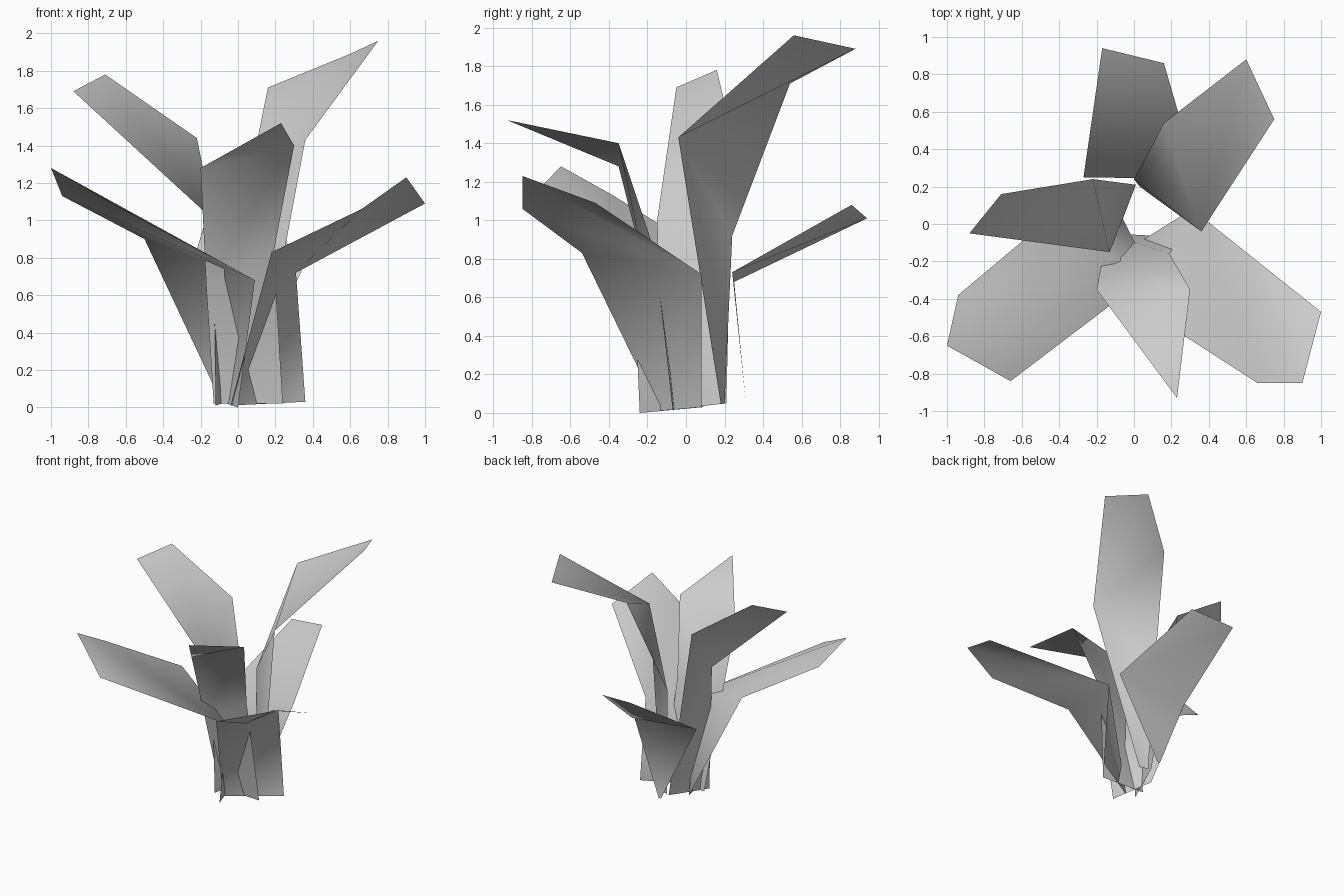
import bpy
import bmesh
from mathutils import Vector

default_cube = bpy.data.objects.get("Cube")
if default_cube:
    bpy.data.objects.remove(default_cube, do_unlink=True)


def make_material(name, colour):
    """Create one flat, matte colour."""
    material = bpy.data.materials.new(name)
    material.use_nodes = True
    material.diffuse_color = colour
    shader = next(node for node in material.node_tree.nodes
                  if node.type == "BSDF_PRINCIPLED")
    shader.inputs["Base Color"].default_value = colour
    shader.inputs["Roughness"].default_value = 0.8
    return material


leaf_grey = make_material("leaf grey", (0.6, 0.6, 0.6, 1))


def make_leaf(name, stalk, blade):
    """Loft the stalk through left/right pairs, then fan the blade from its right shoulder."""
    bm = bmesh.new()
    rows = [[bm.verts.new(Vector(point)) for point in pair] for pair in stalk]
    for low, high in zip(rows, rows[1:]):
        bm.faces.new((low[0], low[1], high[1]))
        bm.faces.new((low[0], high[1], high[0]))

    # The blade outline runs from the right shoulder round to the left one
    left, right = rows[-1]
    outline = [bm.verts.new(Vector(point)) for point in blade] + [left]
    for near, far in zip(outline, outline[1:]):
        bm.faces.new((right, near, far))
    for face in bm.faces:
        face.smooth = True

    mesh = bpy.data.meshes.new(name)
    bm.to_mesh(mesh)
    bm.free()
    mesh.materials.append(leaf_grey)
    leaf = bpy.data.objects.new(name, mesh)
    bpy.context.collection.objects.link(leaf)
    return leaf


# Front leaf, with a waist below its shoulders
make_leaf(
    "front_leaf",
    stalk=[((-.13, -.05, .02), (.24, -.07, .02)),
           ((-.17, -.19, .65), (.19, -.16, .83)),
           ((-.2, -.35, 1.28), (.3, -.35, 1.4))],
    blade=[(.23, -.93, 1.52)])

# Front leaf on the +x side
make_leaf(
    "front_left_leaf",
    stalk=[((-.04, -.14, .01), (.36, .08, .03)),
           ((.18, -.54, .83), (.31, .08, .72))],
    blade=[(1, -.47, 1.09), (.9, -.85, 1.23), (.66, -.85, 1.06)])

# Front leaf on the -x side
make_leaf(
    "front_right_leaf",
    stalk=[((-.09, .09, .03), (0, -.24, 0)),
           ((-.5, -.01, .9), (.09, -.27, .68))],
    blade=[(-.66, -.84, 1.08), (-1, -.65, 1.28), (-.94, -.38, 1.13)])

# Tallest leaf, at the back on the +x side
make_leaf(
    "back_left_leaf",
    stalk=[((.03, .2, .05), (.1, .18, .05)),
           ((0, .24, .92), (.36, -.04, 1.43))],
    blade=[(.75, .56, 1.96), (.6, .88, 1.89), (.16, .54, 1.71)])

# Tall leaf on the -x side, with a blunt end
make_leaf(
    "back_right_leaf",
    stalk=[((.01, .21, .05), (-.12, -.13, .01)),
           ((-.22, .24, 1.44), (-.13, -.15, 1))],
    blade=[(-.88, -.05, 1.69), (-.71, .16, 1.78)])

# Low back leaf, narrowing almost to a point at its foot
make_leaf(
    "back_leaf",
    stalk=[((.01, .31, .06), (.03, .31, .06)),
           ((-.27, .25, .68), (.34, .24, .73))],
    blade=[(.16, .86, 1.08), (-.17, .94, 1.01)])
